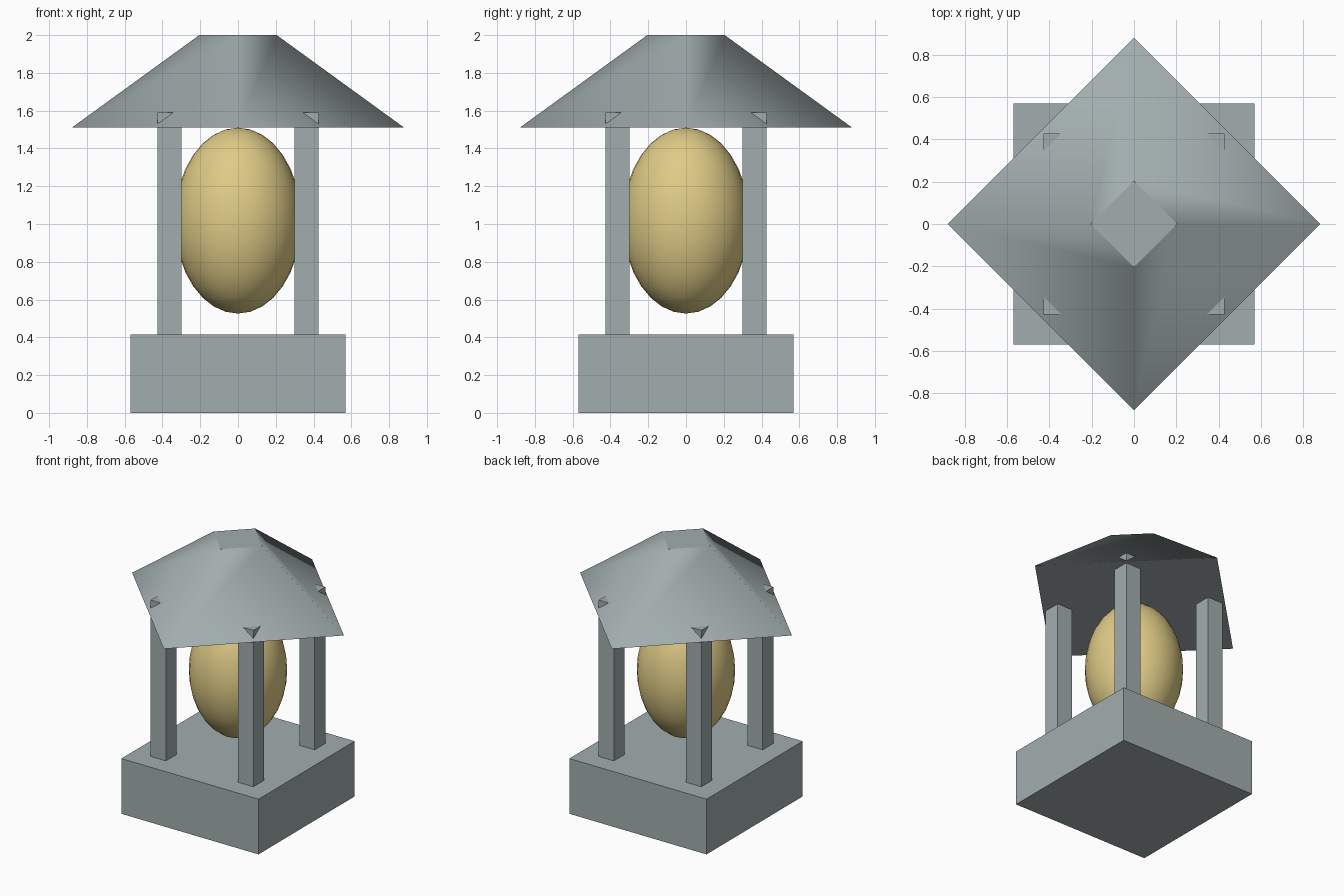
import bpy, bmesh, math

if "Cube" in bpy.data.objects:
    bpy.data.objects.remove(bpy.data.objects["Cube"])

def material(name, rgb):
    m = bpy.data.materials.new(name)
    m.diffuse_color = (*rgb, 1)
    m.use_nodes = True
    m.node_tree.nodes["Principled BSDF"].inputs["Base Color"].default_value = m.diffuse_color
    return m

STONE = material("grey stone", (0.36, 0.42, 0.42))
GOLD = material("pale gold", (0.74, 0.60, 0.24))

def box(name, x0, x1, y0, y1, z0, z1):
    bpy.ops.mesh.primitive_cube_add(
        size=1, location=((x0 + x1) / 2, (y0 + y1) / 2, (z0 + z1) / 2))
    ob = bpy.context.object
    ob.name = name
    ob.scale = (x1 - x0, y1 - y0, z1 - z0)
    bpy.ops.object.transform_apply(location=False, rotation=False, scale=True)
    ob.data.materials.append(STONE)
    return ob

# Base block
box("base", -0.57, 0.57, -0.57, 0.57, 0, 0.415)

# Four corner pillars, tips poking through the roof
for sx, side in ((-1, "left"), (1, "right")):
    for sy, end in ((-1, "front"), (1, "back")):
        xs = sorted((sx * 0.30, sx * 0.427))
        ys = sorted((sy * 0.30, sy * 0.427))
        box(f"{end}_{side}_pillar", *xs, *ys, 0.41, 1.59)

# Glowing lamp body
bpy.ops.mesh.primitive_uv_sphere_add(segments=32, ring_count=16, radius=1,
                                     location=(0, 0, 1.018))
lamp = bpy.context.object
lamp.name = "lamp_globe"
lamp.scale = (0.335, 0.335, 0.492)
bpy.ops.object.transform_apply(location=False, rotation=False, scale=True)
bpy.ops.object.shade_smooth()
lamp.data.materials.append(GOLD)

# Four-sided roof with corners on the axes: smooth slopes, sharp flat caps
bm = bmesh.new()
rings = []
for r, z in ((0.88, 1.51), (0.205, 2.0)):
    rings.append([bm.verts.new((r * math.cos(a * math.pi / 2),
                                r * math.sin(a * math.pi / 2), z)) for a in range(4)])
low, top = rings
for i in range(4):
    j = (i + 1) % 4
    bm.faces.new((low[i], low[j], top[j], top[i])).smooth = True
caps = [bm.faces.new(top), bm.faces.new(low[::-1])]
for cap in caps:
    for e in cap.edges:
        e.smooth = False
mesh = bpy.data.meshes.new("roof")
bm.to_mesh(mesh)
bm.free()
mesh.materials.append(STONE)
bpy.context.collection.objects.link(bpy.data.objects.new("roof", mesh))
